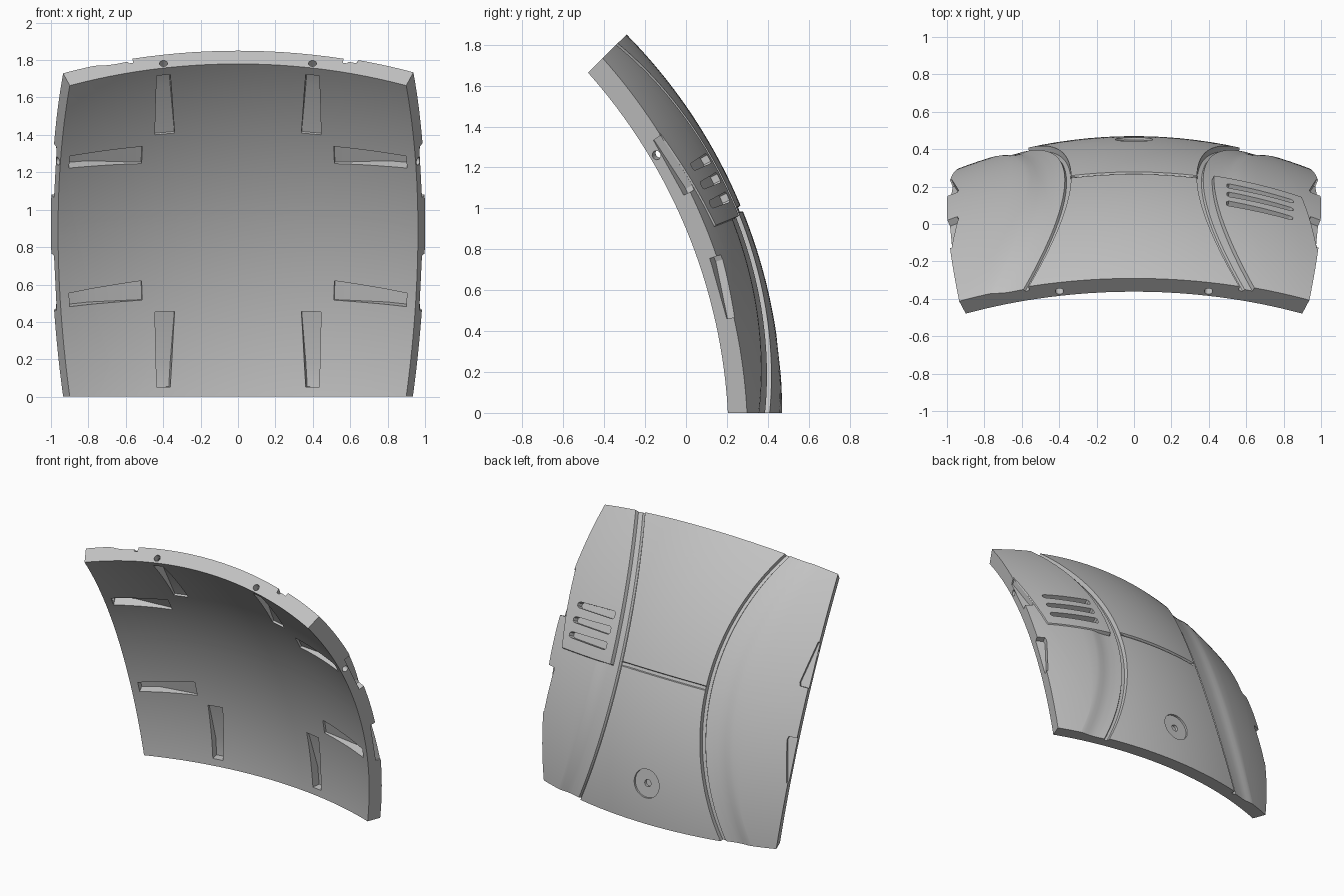
import bpy, bmesh, math
from mathutils import Vector

if "Cube" in bpy.data.objects:
    bpy.data.objects.remove(bpy.data.objects["Cube"], do_unlink=True)

R_OUT, R_IN = 2.63, 2.53
HALF = math.radians(22.35)
T = math.tan(HALF)                      # edge of the panel in projected coordinates
CENTER = Vector((0, -2.16, 0))
SIDE = Vector((1, 0, 0))
UP = Vector((0, -math.sin(HALF), math.cos(HALF)))
OUT = Vector((0, math.cos(HALF), math.sin(HALF)))

grey = bpy.data.materials.new("light_grey")
grey.use_nodes = True
grey.diffuse_color = (0.55, 0.55, 0.55, 1)
grey.node_tree.nodes["Principled BSDF"].inputs["Base Color"].default_value = (0.55, 0.55, 0.55, 1)


def place(u, v, r):
    """Point on a sphere of radius r, seen through (u, v) on the tangent plane."""
    return CENTER + (SIDE * u + UP * v + OUT).normalized() * r


def finish(name, bm):
    bmesh.ops.recalc_face_normals(bm, faces=bm.faces)
    mesh = bpy.data.meshes.new(name)
    bm.to_mesh(mesh)
    bm.free()
    obj = bpy.data.objects.new(name, mesh)
    bpy.context.collection.objects.link(obj)
    return obj


# Cross-section of the curved trim band: (offset from the band line, depth)
BAND = [(-.008, 0), (-.006, .03), (.003, .03), (.006, .016), (.016, .017), (.025, .018),
        (.027, .018), (.04, .018), (.052, .016), (.064, .011), (.076, .004), (.088, 0)]
PLATE_START = 6                         # first band point covered by the vent plate
PLATE_HEIGHT = .008


def half_row(v, side):
    """Columns from the band outwards on one side of a row."""
    line = .137 + .64 * v * v
    plate = side > 0 and v > -.012
    cols = [(line + off, -PLATE_HEIGHT if plate and i >= PLATE_START else d)
            for i, (off, d) in enumerate(BAND)]
    edge = min(T - .003, max(.36 + .21 * (v + .017), line + .09))
    cols += [(cols[-1][0] + (edge - cols[-1][0]) * k / 4, cols[-1][1]) for k in range(1, 5)]
    last = -PLATE_HEIGHT if plate and v > .2 else 0
    start = edge + .002
    cols += [(start + (T - start) * k / 3, last) for k in range(4)]
    return [(side * u, d) for u, d in cols]


def row(v):
    left, right = half_row(v, -1)[::-1], half_row(v, 1)
    a = right[0][0]
    seam = .015 if abs(v) < .0045 else 0          # cross seam between the bands
    middle = [(-a + 2 * a * k / 14, seam) for k in range(1, 14)]
    return left + middle + right


# Curved shell
levels = [-T + 2 * T * k / 64 for k in range(65) if abs(k - 32) > 1]
levels = sorted(levels + [-.013, -.011, -.006, -.004, .004, .006])
bm = bmesh.new()
outer, inner = [], []
for v in levels:
    cols = row(v)
    outer.append([bm.verts.new(place(u, v, R_OUT - d)) for u, d in cols])
    inner.append([bm.verts.new(place(u, v, R_IN)) for u, d in cols])
for grid in (outer, inner):
    for lo, hi in zip(grid, grid[1:]):
        for i in range(len(lo) - 1):
            bm.faces.new((lo[i], lo[i + 1], hi[i + 1], hi[i]))
rims = [(outer[0], inner[0]), (outer[-1], inner[-1]),
        ([r[0] for r in outer], [r[0] for r in inner]),
        ([r[-1] for r in outer], [r[-1] for r in inner])]
for a, b in rims:
    for i in range(len(a) - 1):
        bm.faces.new((a[i], a[i + 1], b[i + 1], b[i]))
panel = finish("curved_panel", bm)
panel.data.materials.append(grey)


def carve(cutter):
    """Subtract the cutter from the panel and drop it."""
    cutter.hide_render = True
    mod = panel.modifiers.new("cut", "BOOLEAN")
    mod.operation, mod.solver, mod.object = "DIFFERENCE", "EXACT", cutter
    bpy.context.view_layer.objects.active = panel
    bpy.ops.object.modifier_apply(modifier=mod.name)
    bpy.data.objects.remove(cutter, do_unlink=True)


def loft(name, sections, swap=False, su=1, sv=1):
    """Box lofted along sections of (along, across0, across1, r0, r1)."""
    bm = bmesh.new()
    rings = []
    for along, a0, a1, r0, r1 in sections:
        ring = []
        for a, r in ((a0, r0), (a1, r0), (a1, r1), (a0, r1)):
            u, v = (along, a) if swap else (a, along)
            ring.append(bm.verts.new(place(su * u, sv * v, r)))
        rings.append(ring)
    for p, q in zip(rings, rings[1:]):
        for i in range(4):
            j = (i + 1) % 4
            bm.faces.new((p[i], p[j], q[j], q[i]))
    bm.faces.new(rings[0])
    bm.faces.new(rings[-1])
    return finish(name, bm)


def rod(name, p, q, radius, segments=32):
    bm = bmesh.new()
    bmesh.ops.create_cone(bm, cap_ends=True, segments=segments, radius1=radius,
                          radius2=radius, depth=(q - p).length)
    turn = (q - p).to_track_quat("Z", "Y").to_matrix().to_4x4()
    turn.translation = (p + q) / 2
    bm.transform(turn)
    return finish(name, bm)


# Ramped fastener pockets inside, each with a hole through the rim
POCKET = [(.21, .138, .182, 2.45, R_IN + .015),
          (.33, .149, .185, 2.45, R_IN + .06),
          (.387, .155, .187, 2.45, R_IN + .06)]
for su in (-1, 1):
    for sv in (-1, 1):
        for swap in (False, True):
            carve(loft("pocket_cutter", POCKET, swap, su, sv))
            ends = [(.17, .375), (.17, .43)]
            if swap:
                ends = [(b, a) for a, b in ends]
            p, q = [place(su * u, sv * v, 2.565) for u, v in ends]
            carve(rod("rim_hole_cutter", p, q, .022, 20))
        # Tapered notches on the outer side edges
        notch = [(.07, .386, .44, 2.592, 2.75), (.08, .383, .44, 2.592, 2.75),
                 (.2, .407, .44, 2.592, 2.75)]
        carve(loft("edge_notch_cutter", notch, False, su, sv))

# Round recesses with a small centre hole
for v in (-.289, .289):
    carve(rod("recess_cutter", place(0, v, 2.614), place(0, v, 2.75), .1, 48))
    carve(rod("centre_hole_cutter", place(0, v, 2.595), place(0, v, 2.75), .025, 24))

# Vent slots
for v in (.03, .071, .112):
    slot = [(u, v - w, v + w, 2.6, 2.75)
            for u, w in ((.192, .007), (.197, .0105), (.335, .008), (.342, .004))]
    carve(loft("slot_cutter", slot, True))

bpy.ops.object.select_all(action="DESELECT")
panel.select_set(True)
bpy.context.view_layer.objects.active = panel
bpy.ops.object.shade_smooth_by_angle(angle=math.radians(25))
